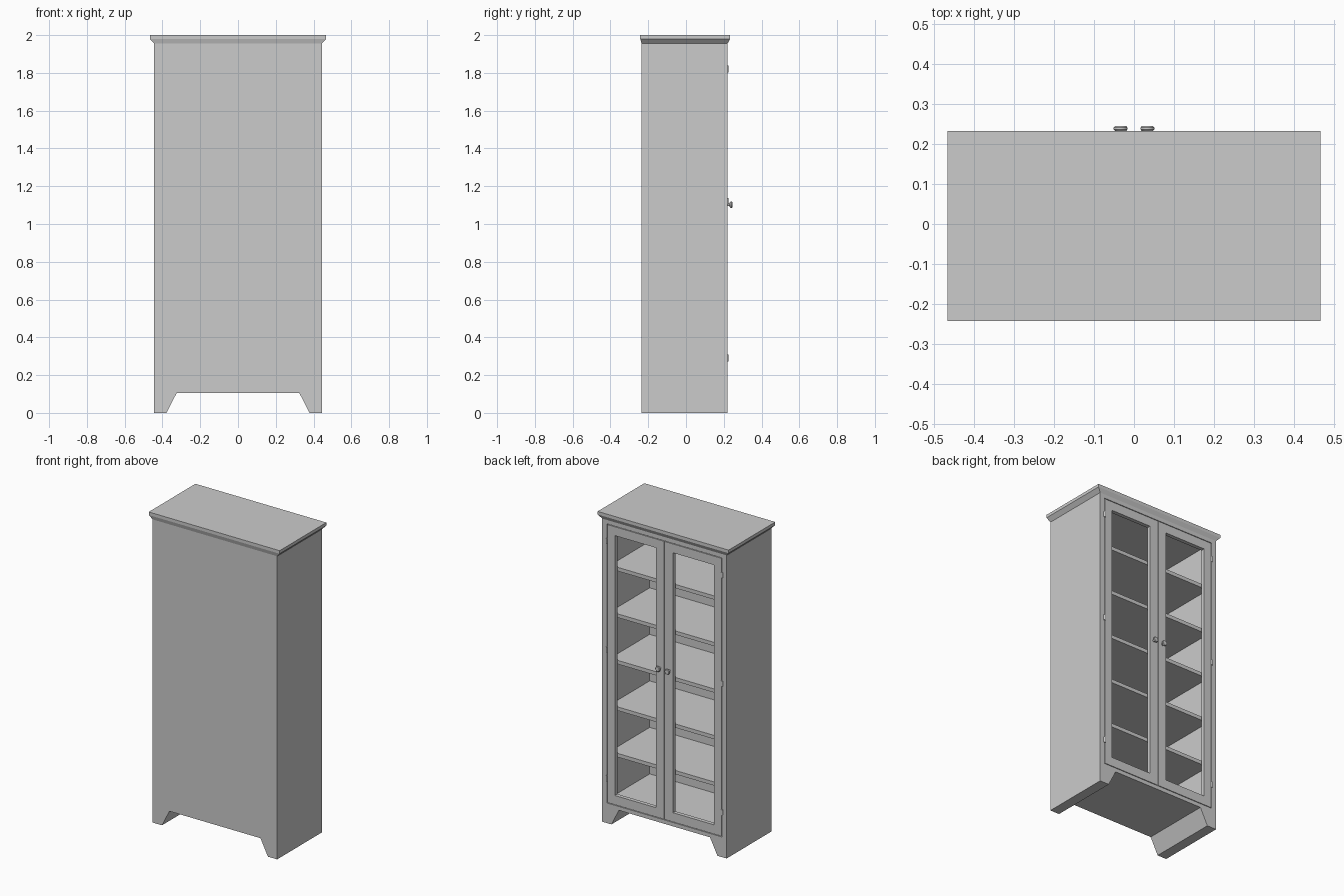
import bpy, bmesh, math
from mathutils import Matrix

if "Cube" in bpy.data.objects:
    bpy.data.objects.remove(bpy.data.objects["Cube"])


def finish(name, bm):
    bmesh.ops.recalc_face_normals(bm, faces=bm.faces)
    me = bpy.data.meshes.new(name)
    bm.to_mesh(me)
    bm.free()
    ob = bpy.data.objects.new(name, me)
    bpy.context.collection.objects.link(ob)
    return ob


def box(name, x0, x1, y0, y1, z0, z1):
    bm = bmesh.new()
    bmesh.ops.create_cube(bm, size=1)
    for v in bm.verts:
        v.co.x = x1 if v.co.x > 0 else x0
        v.co.y = y1 if v.co.y > 0 else y0
        v.co.z = z1 if v.co.z > 0 else z0
    return finish(name, bm)


def stack(name, loops, cap=True, closed=False):
    """Bridge successive vertex loops of equal length."""
    bm = bmesh.new()
    rows = [[bm.verts.new(p) for p in lp] for lp in loops]
    pairs = list(zip(rows, rows[1:])) + ([(rows[-1], rows[0])] if closed else [])
    for a, b in pairs:
        for i in range(len(a)):
            j = (i + 1) % len(a)
            bm.faces.new((a[i], a[j], b[j], b[i]))
    if cap:
        bm.faces.new(rows[0])
        bm.faces.new(rows[-1])
    return finish(name, bm)


def mirror_x(ob):
    ob.modifiers.new("mirror", 'MIRROR').use_axis[0] = True
    return ob


BACK, FRONT = -0.235, 0.22
W, IN = 0.444, 0.411
Z_LOW, Z_HIGH = 0.13, 1.93

# Carcass: footed outline extruded in depth, hollowed from the door side
half = [(W, 1.955), (W, 0), (0.378, 0), (0.325, 0.105)]
outline = half + [(-x, z) for x, z in reversed(half)]
carcass = stack("carcass", [[(x, y, z) for x, z in outline] for y in (BACK, FRONT)])
cutter = box("cavity_cutter", -IN, IN, BACK + 0.018, 0.4, Z_LOW, Z_HIGH)
cutter.hide_render = True
cutter.display_type = 'WIRE'
cut = carcass.modifiers.new("cavity", 'BOOLEAN')
cut.operation = 'DIFFERENCE'
cut.solver = 'EXACT'
cut.object = cutter
bpy.context.view_layer.objects.active = carcass
bpy.ops.object.modifier_apply(modifier=cut.name)
bpy.data.objects.remove(cutter)


# Cornice: flared moulding with a flat top slab
def rect(x, y0, y1, z):
    return [(-x, y0, z), (x, y0, z), (x, y1, z), (-x, y1, z)]


stack("cornice", [rect(W, BACK, FRONT, 1.955),
                  rect(0.467, -0.2425, 0.233, 1.98),
                  rect(0.467, -0.2425, 0.233, 2.0)])

# Floor and five shelves
box("floor_board", -IN, IN, BACK + 0.018, 0.19, Z_LOW, 0.15)
for i in range(5):
    top = 0.45 + 0.3 * i
    box(f"shelf_{i + 1}", -IN, IN, BACK + 0.018, 0.185, top - 0.024, top)


# Doors: open frames with a thin gap all round
def ring(x0, x1, z0, z1, y):
    return [(x0, y, z0), (x1, y, z0), (x1, y, z1), (x0, y, z1)]


gap = 0.004
outer = (gap / 2, IN - gap, Z_LOW + gap, Z_HIGH - gap)
inner = (0.061, 0.354, 0.193, 1.869)
yb = FRONT - 0.025
mirror_x(stack("door_frame", [ring(*outer, yb), ring(*outer, FRONT),
                              ring(*inner, FRONT), ring(*inner, yb)],
               cap=False, closed=True))

# Hinges: small knuckles at the outer door edges
for i, z in enumerate((0.29, 1.12, 1.82)):
    bm = bmesh.new()
    bmesh.ops.create_cone(bm, cap_ends=True, segments=12, radius1=0.006,
                          radius2=0.006, depth=0.036,
                          matrix=Matrix.Translation((0.411, FRONT, z)))
    mirror_x(finish(f"hinge_{i + 1}", bm))

# Knobs: turned profile of (radius, y)
profile = [(0.009, 0.218), (0.007, 0.224), (0.008, 0.230), (0.014, 0.233),
           (0.0175, 0.237), (0.0175, 0.241), (0.014, 0.245)]
n = 24
knob = stack("knob", [[(0.0335 + r * math.cos(2 * math.pi * k / n), y,
                        1.102 + r * math.sin(2 * math.pi * k / n))
                       for k in range(n)] for r, y in profile])
mirror_x(knob)
bpy.ops.object.select_all(action='DESELECT')
knob.select_set(True)
bpy.context.view_layer.objects.active = knob
bpy.ops.object.shade_smooth_by_angle(angle=math.radians(40))
